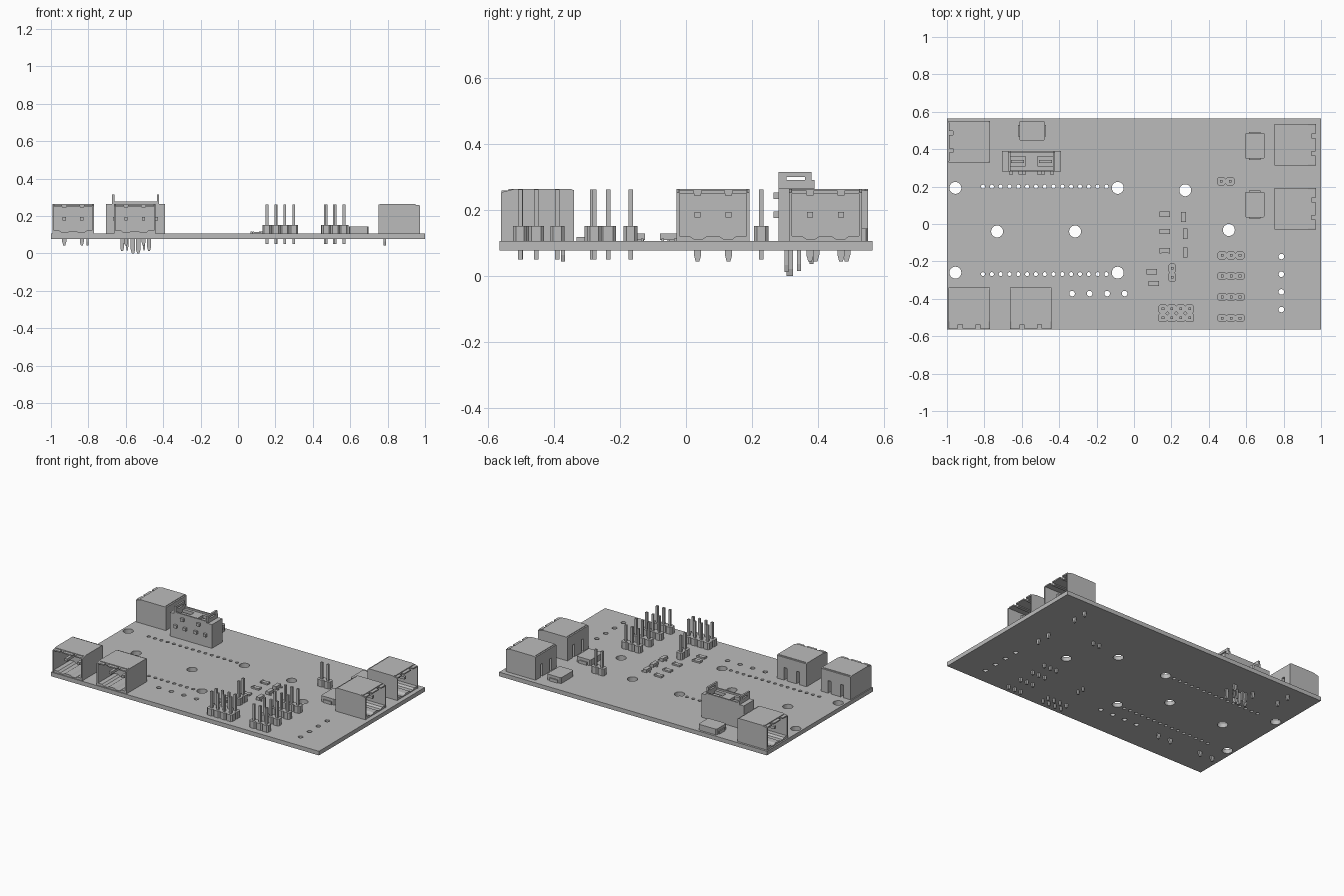
import bpy, bmesh, math
from mathutils import Matrix

cube = bpy.data.objects.get("Cube")
if cube:
    bpy.data.objects.remove(cube)

GREY = (0.5, 0.5, 0.5, 1)
mat = bpy.data.materials.new("plain grey")
mat.use_nodes = True
mat.diffuse_color = GREY
mat.node_tree.nodes["Principled BSDF"].inputs["Base Color"].default_value = GREY

TOP, BOTTOM = 0.105, 0.077   # board faces
HALF_Y = 0.565


def box(bm, x0, x1, y0, y1, z0, z1):
    m = Matrix.Translation(((x0 + x1) / 2, (y0 + y1) / 2, (z0 + z1) / 2))
    bmesh.ops.create_cube(bm, size=1, matrix=m @ Matrix.Diagonal((x1 - x0, y1 - y0, z1 - z0, 1)))


def prism(bm, pts, axis, a, b):
    """Extrude a 2D profile along an axis from a to b."""
    place = {"x": lambda p, t: (t, p[0], p[1]),
             "y": lambda p, t: (p[0], t, p[1]),
             "z": lambda p, t: (p[0], p[1], t)}[axis]
    lo = [bm.verts.new(place(p, a)) for p in pts]
    hi = [bm.verts.new(place(p, b)) for p in pts]
    bm.faces.new(lo)
    bm.faces.new(hi[::-1])
    for i in range(len(pts)):
        j = (i + 1) % len(pts)
        bm.faces.new((lo[i], hi[i], hi[j], lo[j]))


def finish(name, bm, x=0, y=0, turn=0):
    bmesh.ops.recalc_face_normals(bm, faces=bm.faces)
    me = bpy.data.meshes.new(name)
    bm.to_mesh(me)
    bm.free()
    me.materials.append(mat)
    ob = bpy.data.objects.new(name, me)
    ob.location = (x, y, 0)
    ob.rotation_euler.z = math.radians(turn)
    bpy.context.collection.objects.link(ob)
    return ob


def rect(x0, x1, y0, y1):
    return [(x0, y0), (x1, y0), (x1, y1), (x0, y1)]


def circle(x, y, r, n):
    return [(x + r * math.cos(math.tau * i / n), y + r * math.sin(math.tau * i / n)) for i in range(n)]


def plate(name, loops, z0, z1):
    """Flat plate: first loop is the outline, the others are holes."""
    cu = bpy.data.curves.new(name, "CURVE")
    cu.dimensions = "2D"
    cu.fill_mode = "BOTH"
    cu.extrude = (z1 - z0) / 2
    for pts in loops:
        sp = cu.splines.new("POLY")
        sp.points.add(len(pts) - 1)
        for p, co in zip(sp.points, pts):
            p.co = (co[0], co[1], 0, 1)
        sp.use_cyclic_u = True
        sp.use_smooth = False
    tmp = bpy.data.objects.new(name, cu)
    bpy.context.collection.objects.link(tmp)
    dg = bpy.context.evaluated_depsgraph_get()
    me = bpy.data.meshes.new_from_object(tmp.evaluated_get(dg))
    bpy.data.objects.remove(tmp)
    bm = bmesh.new()
    bm.from_mesh(me)
    bmesh.ops.remove_doubles(bm, verts=bm.verts, dist=0.0001)
    bmesh.ops.translate(bm, verts=bm.verts, vec=(0, 0, (z0 + z1) / 2))
    return finish(name, bm)


# Drilled board
holes = [circle(x, y, 0.032, 24) for x in (-0.955, -0.087) for y in (0.193, -0.26)]
holes += [circle(x, y, 0.032, 24) for x, y in ((0.274, 0.18), (-0.732, -0.04), (-0.315, -0.04), (0.507, -0.032))]
holes += [circle(-0.807 + 0.0471 * i, y, 0.011, 12) for i in range(15) for y in (0.2, -0.268)]
holes += [circle(-0.331 + 0.0937 * i, -0.372, 0.015, 16) for i in range(4)]
holes += [circle(0.788, -0.174 - 0.0945 * i, 0.015, 16) for i in range(4)]
plate("board", [rect(-1, 1, -HALF_Y, HALF_Y)] + holes, BOTTOM, TOP)


# Pluggable terminal sockets, opening toward local -y
def leg(bm, x, y, w, tip, depth=0.012):
    prism(bm, [(x - w, TOP), (x + w, TOP), (x + w, tip + 0.02), (x + w / 2, tip),
               (x - w / 2, tip), (x - w, tip + 0.02)], "y", y - depth / 2, y + depth / 2)


def terminal(name, x, y, turn):
    bm = bmesh.new()
    h, roof, pitch, back = 0.111, 0.263, 0.047, 0.065
    for s in (-1, 1):
        a, b = sorted((s * h, s * (h - 0.009)))
        prism(bm, [(-h, TOP), (h, TOP), (h, roof - 0.004), (h - 0.01, roof), (-0.07, roof), (-h, 0.253)], "x", a, b)
        # contact pin, solder leg and key ribs
        c = s * pitch
        box(bm, c - 0.009, c + 0.009, -0.06, back, 0.176, 0.194)
        leg(bm, c, 0.077, 0.011, 0.043)
        box(bm, c - 0.011, c + 0.011, -0.088, back, 0.244, 0.251)
    # wavy floor
    half = [(0.02, 0.119), (0.032, 0.111), (0.058, 0.111), (0.072, 0.121), (0.103, 0.121)]
    wave = [(-u, z) for u, z in half[::-1]] + half
    prism(bm, [(-0.103, TOP)] + wave + [(0.103, TOP)], "y", -h + 0.002, back)
    # roof with two notches in its front lip
    box(bm, -0.103, 0.103, -0.088, h - 0.01, 0.25, roof)
    for a, b in ((-0.103, -0.058), (-0.036, 0.036), (0.058, 0.103)):
        box(bm, a, b, -h + 0.002, -0.088, 0.25, 0.258)
    # back wall with two slots
    box(bm, -0.103, 0.103, back, h, 0.19, 0.259)
    box(bm, -0.103, 0.103, back, back + 0.008, TOP, 0.19)
    for a, b in ((-0.103, -0.058), (-0.036, 0.036), (0.058, 0.103)):
        box(bm, a, b, back, h, TOP, 0.19)
    finish(name, bm, x, y, turn)


terminal("front_terminal_outer", -0.882, -0.45, 0)
terminal("front_terminal_inner", -0.552, -0.45, 0)
terminal("side_terminal_front", 0.861, 0.082, 90)
terminal("side_terminal_back", 0.861, 0.423, 90)
terminal("corner_terminal", -0.881, 0.44, -90)


# Pin headers
def header(name, x, y, cols, rows):
    bm = bmesh.new()
    p, c = 0.0475, 0.009
    for i in range(cols):
        for j in range(rows):
            u, v = (i - (cols - 1) / 2) * p, (j - (rows - 1) / 2) * p
            a, b = (p / 2, 0.0215) if cols > 1 else (0.0215, p / 2)
            if rows > 1:
                b = p / 2
            prism(bm, [(u - a, v - b + c), (u - a + c, v - b), (u + a - c, v - b), (u + a, v - b + c),
                       (u + a, v + b - c), (u + a - c, v + b), (u - a + c, v + b), (u - a, v + b - c)],
                  "z", TOP, 0.151)
            box(bm, u - 0.007, u + 0.007, v - 0.007, v + 0.007, 0.05, 0.261)
    finish(name, bm, x, y)


for i, y in enumerate((-0.168, -0.278, -0.39, -0.503)):
    header(f"three_pin_header_{i + 1}", 0.519, y, 3, 1)
header("double_row_header", 0.226, -0.4775, 4, 2)
header("jumper_header", 0.204, -0.26, 1, 2)
header("power_header", 0.49, 0.228, 2, 1)


# Power inductors
def inductor(name, x, y, turn):
    bm = bmesh.new()
    a, b, c = 0.053, 0.068, 0.006
    prism(bm, [(-a, -b + c), (-a + c, -b), (a - c, -b), (a, -b + c),
               (a, b - c), (a - c, b), (-a + c, b), (-a, b - c)], "z", TOP, 0.144)
    box(bm, -0.03, 0.03, -0.075, 0.075, TOP, 0.125)
    finish(name, bm, x, y, turn)


inductor("inductor_right_back", 0.646, 0.418, 0)
inductor("inductor_right_front", 0.646, 0.104, 0)
inductor("inductor_back", -0.545, 0.498, 90)

# Chip resistors with raised end caps
for i, (x, y) in enumerate(((0.165, 0.053), (0.165, -0.04), (0.165, -0.142), (0.094, -0.255), (0.105, -0.318))):
    bm = bmesh.new()
    box(bm, -0.02, 0.02, -0.014, 0.014, TOP, 0.115)
    for s in (-1, 1):
        box(bm, s * 0.0235 - 0.005, s * 0.0235 + 0.005, -0.0145, 0.0145, TOP, 0.117)
    finish(f"chip_resistor_{i + 1}", bm, x, y)

# Small transistors with three feet
for i, (x, y) in enumerate(((0.265, 0.037), (0.274, -0.052), (0.274, -0.152))):
    bm = bmesh.new()
    box(bm, -0.013, 0.013, -0.027, 0.027, 0.108, 0.128)
    for u, v in ((-0.018, 0), (0.018, 0.019), (0.018, -0.019)):
        box(bm, u - 0.006, u + 0.006, v - 0.004, v + 0.004, TOP, 0.113)
    finish(f"transistor_{i + 1}", bm, x, y)

# Upright twin socket: shell with two pockets, floor, tongues
CX, CY = -0.5475, 0.335
pockets = [rect(CX + s * 0.075 - 0.043, CX + s * 0.075 + 0.043, CY - 0.026, CY + 0.026) for s in (-1, 1)]
plate("socket_shell", [rect(CX - 0.157, CX + 0.157, CY - 0.055, CY + 0.055)] + pockets, 0.14, 0.265)
bm = bmesh.new()
box(bm, -0.157, 0.157, -0.055, 0.055, TOP, 0.14)
for s in (-1, 1):
    box(bm, s * 0.075 - 0.035, s * 0.075 + 0.035, -0.008, 0.008, 0.14, 0.255)
    box(bm, -0.118, 0.118, s * 0.05 - 0.005, s * 0.05 + 0.005, 0.265, 0.276)
    # slotted end tabs
    a, b = s * 0.12 - 0.006, s * 0.12 + 0.006
    box(bm, a, b, -0.054, 0.054, 0.265, 0.29)
    box(bm, a, b, -0.054, 0.046, 0.3, 0.315)
    box(bm, a, b, -0.054, -0.03, 0.29, 0.3)
    box(bm, a, b, 0.026, 0.046, 0.29, 0.3)
    # front knobs
    for u, z in ((0.11, 0.185), (0.06, 0.243), (0.04, 0.185)):
        box(bm, s * u - 0.011, s * u + 0.011, -0.07, -0.055, z - 0.01, z + 0.01)
    # solder legs
    leg(bm, s * 0.07, 0.045, 0.01, 0.035)
    leg(bm, s * 0.072, -0.03, 0.01, 0.012)
    leg(bm, s * 0.014, -0.02, 0.012, 0.0, 0.02)
    for u in (0.02, 0.045):
        leg(bm, s * u, 0.008, 0.006, 0.015)
finish("socket_core", bm, CX, CY)
